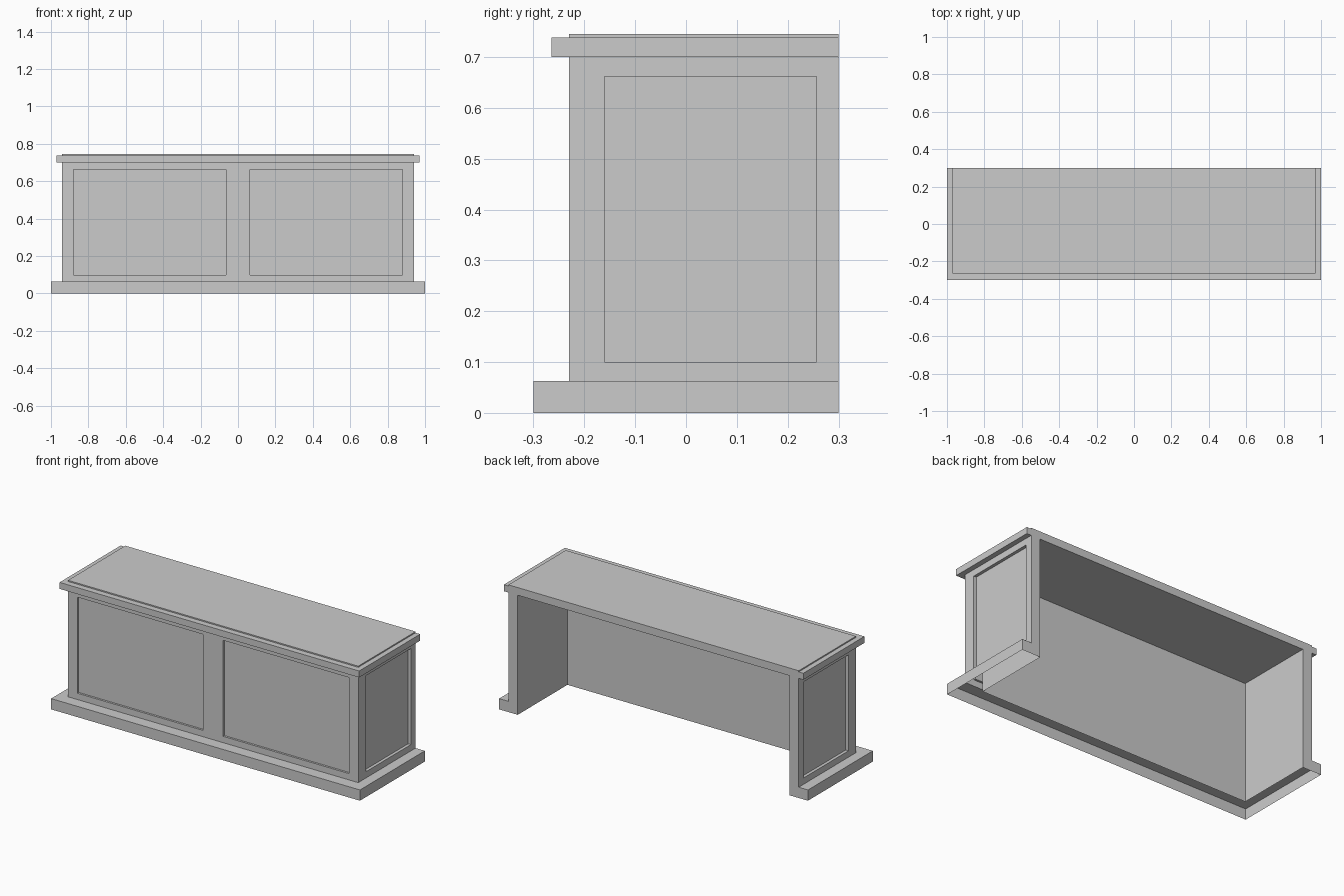
import bpy, bmesh
from mathutils import Matrix, Vector

if "Cube" in bpy.data.objects:
    bpy.data.objects.remove(bpy.data.objects["Cube"])

BACK = 0.30
BODY = (0.94, -0.23)      # half width, front y
INNER = (0.88, -0.16)
PLINTH = (1.0, -0.30)
TRIM = (0.97, -0.265)
Z_PLINTH, Z_UNDER, Z_TRIM, Z_TOP = 0.063, 0.70, 0.738, 0.745


def finish(bm, name):
    me = bpy.data.meshes.new(name)
    bm.to_mesh(me)
    bm.free()
    ob = bpy.data.objects.new(name, me)
    bpy.context.collection.objects.link(ob)
    return ob


def band(name, profile, cap=False, flip=False):
    """Skin a profile of (outline, z) around the left, front and right sides."""
    bm = bmesh.new()
    rings = [[bm.verts.new(p) for p in ((-w, BACK, z), (-w, f, z), (w, f, z), (w, BACK, z))]
             for (w, f), z in profile]
    for lo, hi in zip(rings, rings[1:]):
        for i in range(3):
            bm.faces.new((lo[i], lo[i + 1], hi[i + 1], hi[i]))
    if cap:
        bm.faces.new(rings[-1])
    if flip:
        bmesh.ops.reverse_faces(bm, faces=bm.faces[:])
    return finish(bm, name)


def panelled_wall(name, us, vs, recessed, depth, matrix):
    """Flat wall in local x/z facing -y, with the listed columns sunk in."""
    bm = bmesh.new()
    grid = [[bm.verts.new((u, 0, v)) for v in vs] for u in us]
    sunk = []
    for i in range(len(us) - 1):
        for j in range(len(vs) - 1):
            f = bm.faces.new((grid[i][j], grid[i + 1][j], grid[i + 1][j + 1], grid[i][j + 1]))
            if i in recessed and j == 1:
                sunk.append(f)
    for f in bmesh.ops.extrude_discrete_faces(bm, faces=sunk)["faces"]:
        bmesh.ops.translate(bm, verts=f.verts[:], vec=(0, depth, 0))
    bm.transform(matrix)
    bmesh.ops.recalc_face_normals(bm, faces=bm.faces[:])
    # keep the sheet facing away from the cabinet centre
    out = matrix.to_3x3() @ Vector((0, -1, 0))
    if sum((f.normal.dot(out) * f.calc_area() for f in bm.faces)) < 0:
        bmesh.ops.reverse_faces(bm, faces=bm.faces[:])
    return finish(bm, name)


# stepped plinth, open underneath
band("plinth", [(PLINTH, 0), (PLINTH, Z_PLINTH), (BODY, Z_PLINTH)])

# worktop with projecting trim
band("worktop", [(BODY, Z_UNDER), (TRIM, Z_UNDER), (TRIM, Z_TRIM),
                 (BODY, Z_TRIM), (BODY, Z_TOP)], cap=True)

# inner lining: walls and ceiling of the open back
band("inner_lining", [(INNER, 0), (INNER, Z_UNDER)], cap=True, flip=True)

# front wall with two recessed panels
vs = [Z_PLINTH, 0.10, 0.662, Z_UNDER]
panelled_wall("front_wall", [-0.94, -0.88, -0.065, 0.065, 0.88, 0.94], vs, (1, 3), 0.012,
              Matrix.Translation((0, BODY[1], 0)))

# side walls with one recessed panel each (local x runs along y)
for side, name in ((1, "right_wall"), (-1, "left_wall")):
    to_side = Matrix(((0, -side, 0, side * BODY[0]), (1, 0, 0, 0), (0, 0, 1, 0), (0, 0, 0, 1)))
    panelled_wall(name, [BODY[1], -0.16, 0.257, BACK], vs, (1,), 0.018, to_side)

# back edge: the cut outline of walls, plinth and worktop
half = [(0.88, Z_UNDER), (0.88, 0), (1.0, 0), (1.0, Z_PLINTH), (0.94, Z_PLINTH),
        (0.94, Z_UNDER), (0.97, Z_UNDER), (0.97, Z_TRIM), (0.94, Z_TRIM), (0.94, Z_TOP)]
outline = half + [(-x, z) for x, z in reversed(half)]
bm = bmesh.new()
bm.faces.new([bm.verts.new((x, BACK, z)) for x, z in reversed(outline)])
finish(bm, "back_edge")
